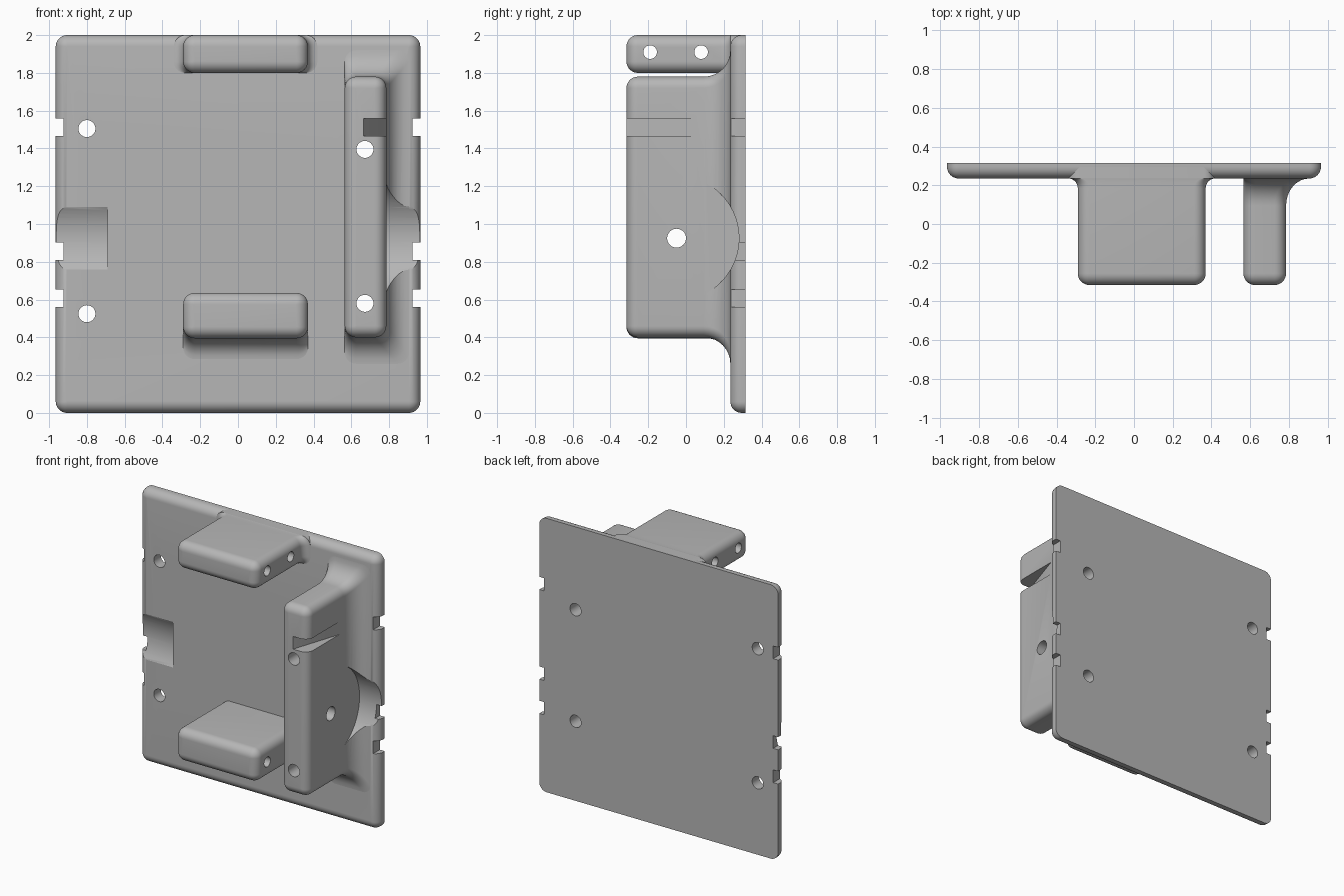
import bpy, bmesh, math
from mathutils import Vector

cube = bpy.data.objects.get("Cube")
if cube:
    bpy.data.objects.remove(cube)

grey = bpy.data.materials.new("plain grey")
grey.use_nodes = True
grey.diffuse_color = (0.47, 0.47, 0.47, 1)
grey.node_tree.nodes["Principled BSDF"].inputs["Base Color"].default_value = grey.diffuse_color

STEPS = 8
PLATE_FRONT, BACK, FRONT = 0.235, 0.315, -0.315


def make_object(name, bm):
    bmesh.ops.recalc_face_normals(bm, faces=bm.faces)
    mesh = bpy.data.meshes.new(name)
    bm.to_mesh(mesh)
    bm.free()
    mesh.materials.append(grey)
    obj = bpy.data.objects.new(name, mesh)
    bpy.context.collection.objects.link(obj)
    return obj


def rounded_ring(bm, y, x0, x1, z0, z1, r):
    """Rounded rectangle of vertices lying across the y axis."""
    corners = [(x1 - r, z1 - r), (x0 + r, z1 - r), (x0 + r, z0 + r), (x1 - r, z0 + r)]
    ring = []
    for i, (cx, cz) in enumerate(corners):
        for s in range(STEPS + 1):
            a = math.pi / 2 * (i + s / STEPS)
            ring.append(bm.verts.new((cx + r * math.cos(a), y, cz + r * math.sin(a))))
    return ring


def lofted_block(name, bounds, front, end, r, flare=(0, 0, 0, 0), depth=0):
    """Block with a rounded front and optional fillets (left, right, bottom, top) at the plate."""
    x0, x1, z0, z1 = bounds
    bm = bmesh.new()
    rings = []
    for s in range(STEPS + 1):
        a = math.pi / 2 * s / STEPS
        inset = r * (1 - math.sin(a))
        rings.append(rounded_ring(bm, front + r * (1 - math.cos(a)), x0 + inset, x1 - inset,
                                  z0 + inset, z1 - inset, max(r - inset, 0.004)))
    spread = 0
    if depth:
        for s in range(STEPS + 1):
            a = math.pi / 2 * s / STEPS
            spread = 1 - math.cos(a)
            l, rt, b, t = (f * spread for f in flare)
            rings.append(rounded_ring(bm, PLATE_FRONT - depth * (1 - math.sin(a)),
                                      x0 - l, x1 + rt, z0 - b, z1 + t, r))
    l, rt, b, t = (f * spread for f in flare)
    rings.append(rounded_ring(bm, end, x0 - l, x1 + rt, z0 - b, z1 + t, r))
    n = len(rings[0])
    for p, q in zip(rings, rings[1:]):
        for i in range(n):
            bm.faces.new((p[i], p[(i + 1) % n], q[(i + 1) % n], q[i]))
    bm.faces.new(rings[0])
    bm.faces.new(rings[-1])
    return make_object(name, bm)


def prism_cutter(points, vec):
    bm = bmesh.new()
    face = bm.faces.new([bm.verts.new(p) for p in points])
    ext = bmesh.ops.extrude_face_region(bm, geom=[face])
    bmesh.ops.translate(bm, vec=vec, verts=[v for v in ext["geom"] if isinstance(v, bmesh.types.BMVert)])
    if not any(len(e.link_faces) == 2 and face in e.link_faces for e in face.edges):
        bm.faces.new([v for v in face.verts])
    return make_object("cutter", bm)


def hole_x(y, z, r, x0, x1, n=32):
    pts = [(x0, y + r * math.cos(math.tau * i / n), z + r * math.sin(math.tau * i / n)) for i in range(n)]
    return prism_cutter(pts, Vector((x1 - x0, 0, 0)))


def hole_y(x, z, r=0.045, n=32):
    pts = [(x + r * math.cos(math.tau * i / n), -1, z + r * math.sin(math.tau * i / n)) for i in range(n)]
    return prism_cutter(pts, Vector((0, 2, 0)))


def cut(obj, cutters):
    bpy.context.view_layer.objects.active = obj
    for c in cutters:
        c.hide_render = True
        mod = obj.modifiers.new("cut", 'BOOLEAN')
        mod.operation, mod.solver, mod.object = 'DIFFERENCE', 'EXACT', c
        bpy.ops.object.modifier_apply(modifier=mod.name)


# Main parts
plate = lofted_block("back_plate", (-0.965, 0.965, 0, 2), PLATE_FRONT, BACK, 0.06)
upper = lofted_block("upper_bracket", (-0.29, 0.37, 1.8, 2), FRONT, 0.3, 0.06, (0.05, 0.05, 0, 0), 0.05)
lower = lofted_block("lower_bracket", (-0.29, 0.37, 0.395, 0.635), FRONT, 0.25, 0.06, (0, 0, 0.11, 0), 0.13)
wall = lofted_block("side_wall", (0.565, 0.785, 0.4, 1.78), FRONT, 0.25, 0.06, (0, 0.12, 0.14, 0.14), 0.14)

# Screw holes, shared by wall and plate
wall_holes = [hole_y(0.672, z) for z in (0.58, 1.395)]
plate_holes = [hole_y(-0.8, z) for z in (0.525, 1.505)]

# Round clearance on both sides
round_right = hole_x(-0.05, 0.925, 0.33, 0.786, 1.2, 96)
round_left = hole_x(-0.05, 0.925, 0.33, -1.2, -0.69, 96)

# Edge notches
notches = []
for side in (-1, 1):
    for z in (0.56, 0.81, 1.465):
        xa, xb = side * 0.925, side * 1.1
        notches.append(prism_cutter([(xa, 0, z), (xb, 0, z), (xb, 0, z + 0.093), (xa, 0, z + 0.093)],
                                    Vector((0, 1, 0))))

# Tapered groove, axle hole and bracket pin holes
groove = prism_cutter([(0.655, -0.345, 1.465), (0.818, 0.15, 1.465), (0.9, -0.345, 1.465)],
                      Vector((0, 0, 0.093)))
axle_hole = hole_x(-0.05, 0.925, 0.05, 0.4, 1)
upper_pins = [hole_x(y, 1.91, 0.036, -0.6, 0.6) for y in (-0.19, 0.08)]
lower_pins = [hole_x(y, 0.515, 0.036, -0.6, 0.6) for y in (-0.19, 0.08)]

cut(plate, wall_holes + plate_holes + notches + [round_left, round_right])
cut(wall, wall_holes + [round_right, groove, axle_hole])
cut(upper, upper_pins)
cut(lower, lower_pins)

# Remove the helpers and smooth the rounded edges
for obj in [o for o in bpy.data.objects if o.name.startswith("cutter")]:
    bpy.data.objects.remove(obj)
bpy.ops.object.select_all(action='DESELECT')
for obj in (plate, upper, lower, wall):
    obj.select_set(True)
bpy.context.view_layer.objects.active = plate
bpy.ops.object.shade_smooth_by_angle(angle=math.radians(30))
